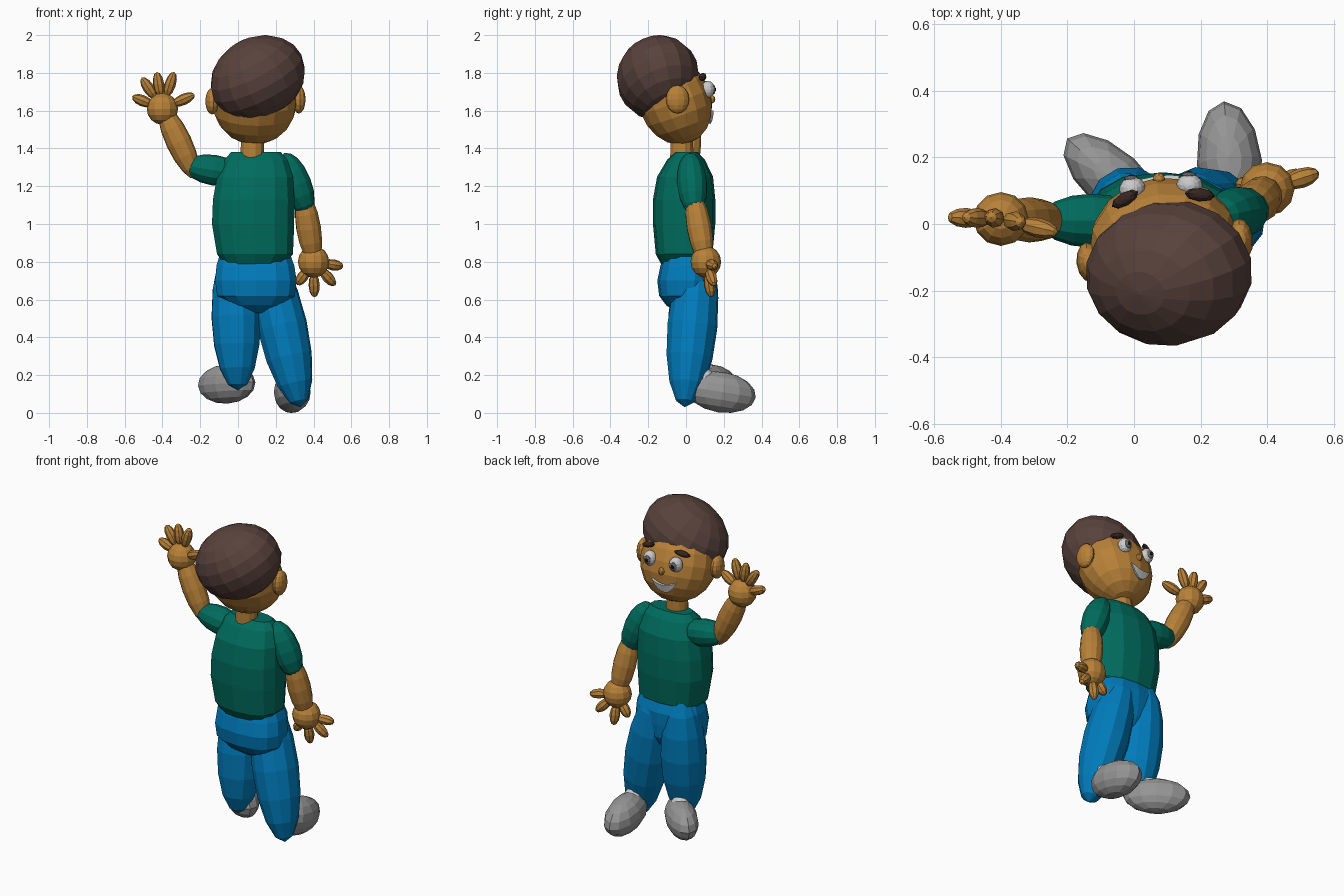
import bpy, bmesh, math
from mathutils import Vector, Matrix, Euler

if "Cube" in bpy.data.objects:
    bpy.data.objects.remove(bpy.data.objects["Cube"])


def paint(name, rgb):
    m = bpy.data.materials.new(name)
    m.diffuse_color = (*rgb, 1)
    m.use_nodes = True
    m.node_tree.nodes["Principled BSDF"].inputs["Base Color"].default_value = m.diffuse_color
    return m


SKIN = paint("skin", (.48, .22, .04))
GREEN = paint("shirt_green", (.0, .15, .11))
BLUE = paint("trouser_blue", (.0, .2, .5))
HAIR = paint("hair_brown", (.1, .055, .045))
DARK = paint("dark", (.04, .02, .017))
BLACK = paint("black", (.005, .005, .005))
IRIS = paint("iris_grey", (.15, .14, .13))
WHITE = paint("white", (.8, .8, .8))
GREY = paint("shoe_grey", (.3, .3, .3))


def finish(name, bm, mat):
    bmesh.ops.recalc_face_normals(bm, faces=bm.faces)
    me = bpy.data.meshes.new(name)
    bm.to_mesh(me)
    bm.free()
    ob = bpy.data.objects.new(name, me)
    bpy.context.collection.objects.link(ob)
    me.materials.append(mat)
    return ob


def blob(name, c, r, mat, rot=(0, 0, 0), seg=12, rings=8):
    """Faceted ellipsoid, rotation in degrees."""
    bm = bmesh.new()
    bmesh.ops.create_uvsphere(bm, u_segments=seg, v_segments=rings, radius=1)
    e = Euler([math.radians(a) for a in rot]).to_matrix().to_4x4()
    bm.transform(Matrix.Translation(c) @ e @ Matrix.Diagonal((*r, 1)))
    return finish(name, bm, mat)


def limb(name, a, b, r, mat, seg=12, rings=8):
    """Ellipsoid whose poles sit at a and b."""
    a, b = Vector(a), Vector(b)
    d = b - a
    rot = d.to_track_quat('Z', 'Y').to_euler()
    return blob(name, (a + b) / 2, (r, r, d.length / 2), mat,
                [math.degrees(v) for v in rot], seg, rings)


def loft(name, rows, mat, seg=14, power=.8):
    """Stack of rounded-box rings: z, cx, cy, rx, ry."""
    bm = bmesh.new()
    loops = []
    for z, cx, cy, rx, ry in rows:
        ring = []
        for i in range(seg):
            t = 2 * math.pi * (i + .5) / seg
            c, s = math.cos(t), math.sin(t)
            ring.append(bm.verts.new((cx + rx * math.copysign(abs(c) ** power, c),
                                      cy + ry * math.copysign(abs(s) ** power, s), z)))
        loops.append(ring)
    for p, q in zip(loops, loops[1:]):
        for i in range(seg):
            j = (i + 1) % seg
            bm.faces.new((p[i], p[j], q[j], q[i]))
    bm.faces.new(loops[0])
    bm.faces.new(loops[-1])
    return finish(name, bm, mat)


# Torso, neck and hips
loft("shirt", [(.785, .085, -.01, .16, .12), (.84, .09, -.01, .205, .15),
               (1.0, .08, -.01, .222, .165), (1.13, .083, -.01, .22, .165),
               (1.25, .09, -.005, .205, .148), (1.34, .095, 0, .17, .1),
               (1.38, .095, .003, .135, .06)], GREEN)
loft("neck", [(1.35, .075, -.022, .066, .064), (1.5, .078, -.022, .06, .06)],
     SKIN, 12, 1)
loft("hips", [(.53, .1, .01, .06, .06), (.57, .1, .005, .15, .11),
              (.62, .095, 0, .21, .142), (.7, .095, 0, .22, .152),
              (.78, .092, .01, .21, .145), (.84, .09, .01, .19, .125)], BLUE)

# Legs, shoes and socks
limb("left_leg", (-.02, .07, .9), (.0, .003, .12), .134, BLUE)
limb("right_leg", (.138, .075, .89), (.33, -.007, .03), .133, BLUE)
blob("left_shoe", (-.06, .13, .153), (.09, .19, .104), GREY, (-3, 0, 48))
blob("right_shoe", (.287, .185, .11), (.098, .187, .108), GREY, (-9, 0, 5))
blob("left_sock", (-.03, .1, .222), (.055, .05, .05), WHITE)
blob("right_sock", (.295, .1, .185), (.055, .05, .05), WHITE)

# Arms
limb("left_sleeve", (-.285, .01, 1.31), (.03, .01, 1.26), .081, GREEN)
limb("left_forearm", (-.222, .01, 1.24), (-.405, .015, 1.63), .068, SKIN)
limb("right_sleeve", (.245, .02, 1.375), (.372, .045, 1.05), .081, GREEN)
limb("right_forearm", (.342, .035, 1.18), (.405, .105, .78), .067, SKIN)

# Hands: palm ball with fanned fingers, (centre, finger tips)
hands = {
    "left": ((-.4, .015, 1.61),
             [(-.56, .02, 1.675), (-.51, .02, 1.775), (-.43, .02, 1.805),
              (-.338, .005, 1.805), (-.23, -.025, 1.685)]),
    "right": ((.4, .105, .8),
              [(.557, .155, .775), (.515, .15, .675), (.405, .135, .612),
               (.312, .12, .678)]),
}
for side, (c, tips) in hands.items():
    blob(side + "_palm", c, (.083, .081, .084), SKIN)
    for i, t in enumerate(tips):
        start = Vector(c).lerp(Vector(t), .32)
        limb(f"{side}_finger_{i + 1}", start, t, .03, SKIN, 8, 6)

# Head, hair and ears
HC, HR, TILT, YAW = Vector((.09, -.058, 1.65)), Vector((.225, .193, .235)), 20, 7
blob("head", HC, HR, SKIN, (TILT, 0, YAW), 16, 10)
blob("hair", (.105, -.148, 1.775), (.262, .22, .214), HAIR, (14, -28, YAW), 16, 10)
blob("left_ear", (-.137, -.115, 1.65), (.036, .06, .07), SKIN, (0, 0, YAW))
blob("right_ear", (.322, -.045, 1.66), (.036, .062, .075), SKIN, (0, 0, YAW))


def face_y(x, z):
    """Front surface of the head at a given x and z."""
    inv = Euler((math.radians(TILT), 0, math.radians(YAW))).to_matrix().inverted()
    y = .25
    while y > -.1:
        p = inv @ (Vector((x, y, z)) - HC)
        if sum((p[k] / HR[k]) ** 2 for k in range(3)) <= 1:
            break
        y -= .002
    return y


# Eyes, brows and nose
for side, x, y, turn in (("left", -.005, .106, 18), ("right", .167, .116, -4)):
    blob(side + "_eye", (x, y, 1.713), (.04, .036, .045), WHITE, (0, 0, turn))
    blob(side + "_iris", (x - .002, y + .03, 1.712), (.023, .01, .026), IRIS)
    blob(side + "_pupil", (x - .002, y + .036, 1.712), (.012, .007, .013), BLACK)
blob("left_brow", (-.027, .075, 1.775), (.048, .02, .017), DARK, (0, -18, 30), 8, 6)
blob("right_brow", (.198, .088, 1.778), (.048, .02, .017), DARK, (0, 18, -6), 8, 6)
blob("nose", (.075, .135, 1.66), (.019, .02, .022), SKIN, (0, 0, 0), 8, 6)

# Smile: crescent strip that follows the face
bm = bmesh.new()
cols = []
for i in range(9):
    u = i / 4 - 1
    col = []
    for z in (1.582 + .02 * u * u, 1.532 + .068 * u * u):
        x = .06 + .075 * u
        col.append(bm.verts.new((x, face_y(x, z) + .002, z)))
    cols.append(col)
for p, q in zip(cols, cols[1:]):
    bm.faces.new((p[0], q[0], q[1], p[1]))
smile = finish("smile", bm, WHITE)
mod = smile.modifiers.new("thickness", 'SOLIDIFY')
mod.thickness, mod.offset = .014, 0
